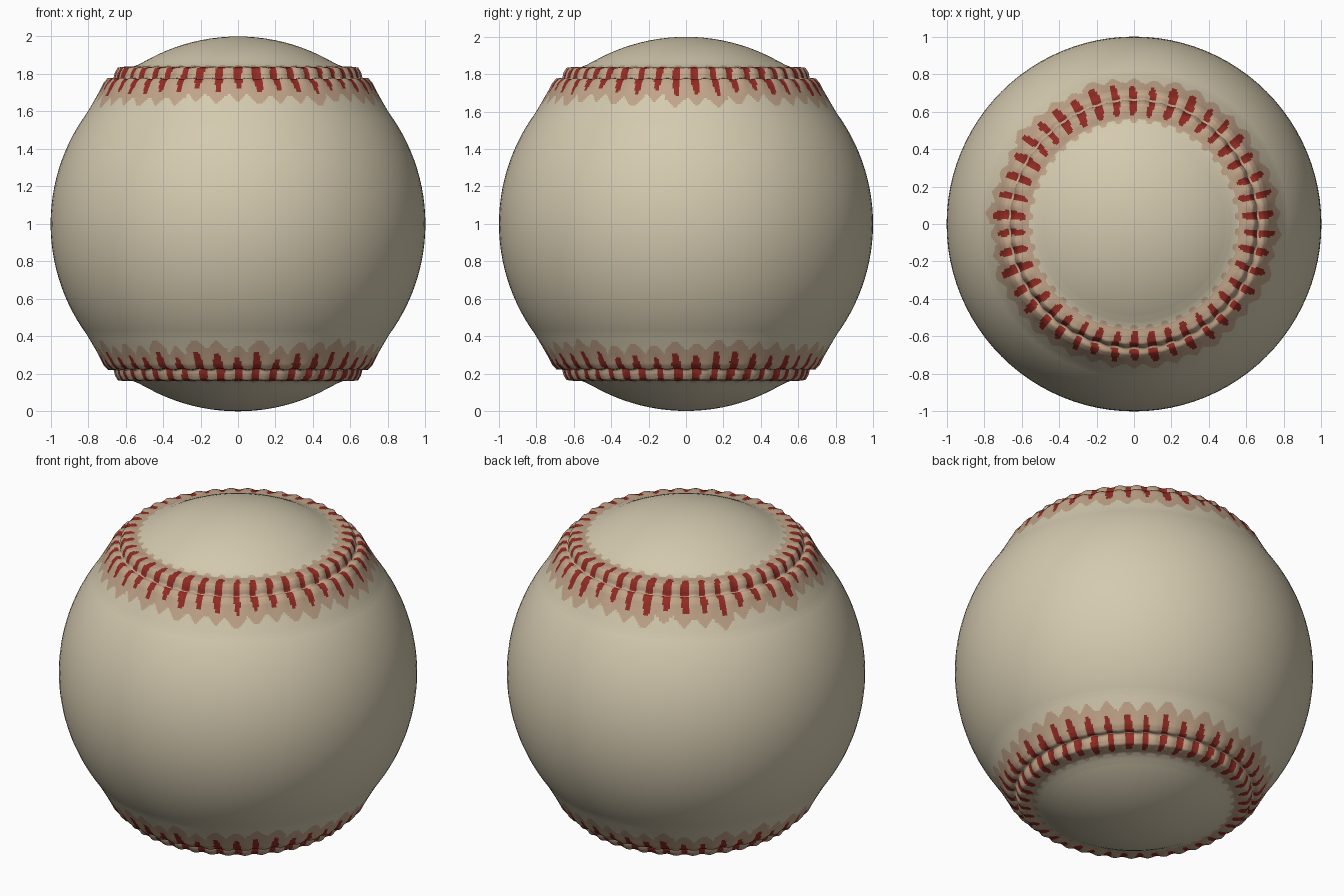
import bpy, bmesh, math, random

cube = bpy.data.objects.get("Cube")
if cube:
    bpy.data.objects.remove(cube, do_unlink=True)


def make_material(name, rgb):
    mat = bpy.data.materials.new(name)
    mat.use_nodes = True
    color = (*rgb, 1.0)
    mat.diffuse_color = color
    mat.node_tree.nodes["Principled BSDF"].inputs["Base Color"].default_value = color
    return mat


cream = make_material("cream_leather", (0.66, 0.59, 0.43))
tan = make_material("worn_tan", (0.53, 0.37, 0.25))
red = make_material("red_thread", (0.29, 0.024, 0.017))
CREAM, TAN, RED = range(3)

STITCHES = 42
PER_STITCH = 12                       # columns of faces per stitch
SEGMENTS = STITCHES * PER_STITCH
GROOVE = 0.662                        # radius of the groove between the two welts

# Cross-section of the raised seam: radius, height above the ball centre
SEAM_PROFILE = [(0.49, 0.872), (0.53, 0.851), (0.56, 0.839), (0.60, 0.838),
                (0.638, 0.831), (0.653, 0.805), (0.66, 0.775), (0.692, 0.775),
                (0.715, 0.752), (0.73, 0.724), (0.765, 0.662), (0.80, 0.602),
                (0.84, 0.54)]


def subdivide(points, step):
    """Even spacing along a polyline."""
    result = []
    for (r0, z0), (r1, z1) in zip(points, points[1:]):
        count = max(1, math.ceil(math.hypot(r1 - r0, z1 - z0) / step))
        result += [(r0 + (r1 - r0) * i / count, z0 + (z1 - z0) * i / count)
                   for i in range(count)]
    return result + [points[-1]]


def make_seam(name, seed, flipped):
    rng = random.Random(seed)
    # Small differences from stitch to stitch: shift, half width, inner and outer end
    stitches = [(rng.uniform(-0.06, 0.06), rng.uniform(0.17, 0.24),
                 rng.uniform(0.57, 0.59), rng.uniform(0.73, 0.755))
                for _ in range(STITCHES)]
    profile = subdivide(SEAM_PROFILE, 0.012)
    bm = bmesh.new()

    # Rings, puckered a little where each stitch pulls the welts down
    rings = []
    for r, z in profile:
        swell = max(0, 1 - abs(r - GROOVE) / 0.09)
        ring = []
        for i in range(SEGMENTS):
            angle = math.tau * i / SEGMENTS
            pull = 1 - 0.006 * swell * math.cos(angle * STITCHES - math.pi)
            ring.append(bm.verts.new((r * pull * math.cos(angle),
                                      r * pull * math.sin(angle), z * pull)))
        rings.append(ring)

    def face_color(r, column):
        index, part = divmod(column, PER_STITCH)
        shift, half, start, end = stitches[index]
        across = (part + 0.5) / PER_STITCH - 0.5
        scallop = 0.012 * math.cos(math.tau * across)
        if not 0.553 - scallop < r < end + 0.025 + scallop:
            return CREAM
        # Each stitch is a shallow V with tapered ends, broken at the groove
        slant = 1.2 * abs(r - GROOVE)
        taper = min(1, (r - start) / 0.02, (end - r) / 0.03)
        in_groove = abs(r - GROOVE - 0.003) < 0.006
        if taper > 0 and not in_groove:
            if abs(across - shift - slant + 0.05) < half * (0.5 + 0.5 * taper):
                return RED
        return TAN

    for j in range(len(rings) - 1):
        middle = (profile[j][0] + profile[j + 1][0]) / 2
        for i in range(SEGMENTS):
            k = (i + 1) % SEGMENTS
            face = bm.faces.new((rings[j][i], rings[j + 1][i],
                                 rings[j + 1][k], rings[j][k]))
            face.material_index = face_color(middle, i)
            face.smooth = True

    mesh = bpy.data.meshes.new(name)
    bm.to_mesh(mesh)
    bm.free()
    for mat in (cream, tan, red):
        mesh.materials.append(mat)
    seam = bpy.data.objects.new(name, mesh)
    bpy.context.collection.objects.link(seam)
    seam.location.z = 1
    seam.rotation_euler.x = math.pi if flipped else 0
    return seam


# Leather ball
bpy.ops.mesh.primitive_uv_sphere_add(segments=96, ring_count=64, radius=1,
                                     location=(0, 0, 1))
ball = bpy.context.object
ball.name = "ball_cover"
ball.data.materials.append(cream)
bpy.ops.object.shade_smooth()

# Stitched seams around both ends
make_seam("upper_seam", 3, False)
make_seam("lower_seam", 8, True)
